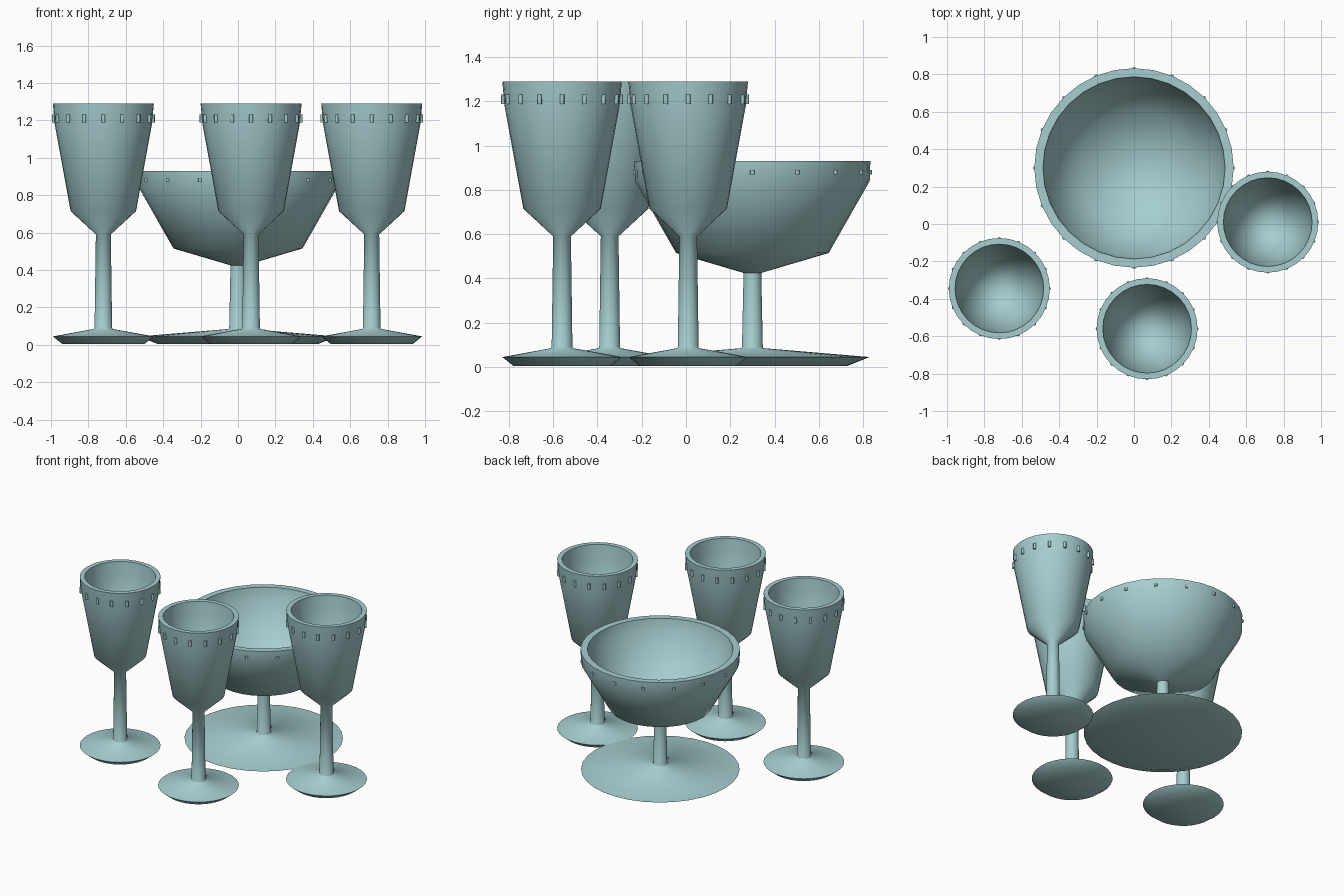
import bpy, bmesh, math
from mathutils import Matrix

if "Cube" in bpy.data.objects:
    bpy.data.objects.remove(bpy.data.objects["Cube"])

glaze = bpy.data.materials.new("pale_teal_glaze")
glaze.diffuse_color = (0.38, 0.61, 0.62, 1)
glaze.use_nodes = True
glaze.node_tree.nodes["Principled BSDF"].inputs["Base Color"].default_value = glaze.diffuse_color


def finish(name, bm, loc):
    bmesh.ops.recalc_face_normals(bm, faces=bm.faces)
    mesh = bpy.data.meshes.new(name)
    bm.to_mesh(mesh)
    bm.free()
    mesh.materials.append(glaze)
    ob = bpy.data.objects.new(name, mesh)
    ob.location = loc
    bpy.context.collection.objects.link(ob)
    bpy.ops.object.select_all(action='DESELECT')
    ob.select_set(True)
    bpy.context.view_layer.objects.active = ob
    bpy.ops.object.shade_smooth_by_angle(angle=math.radians(58))
    return ob


def lathe(name, profile, loc, sides):
    """Revolve (radius, height) points; zero radius makes a pole."""
    bm = bmesh.new()
    rings = []
    for r, z in profile:
        if r == 0:
            rings.append([bm.verts.new((0, 0, z))] * sides)
        else:
            rings.append([bm.verts.new((r * math.cos(2 * math.pi * i / sides),
                                        r * math.sin(2 * math.pi * i / sides), z))
                          for i in range(sides)])
    for a, b in zip(rings, rings[1:]):
        for i in range(sides):
            j = (i + 1) % sides
            bm.faces.new(list(dict.fromkeys((a[i], a[j], b[j], b[i]))))
    return finish(name, bm, loc)


def studs(name, loc, radius, z, size, height, count=16):
    """Ring of small upright pegs below the rim."""
    bm = bmesh.new()
    for i in range(count):
        a = 2 * math.pi * i / count
        m = Matrix.Translation((radius * math.cos(a), radius * math.sin(a), z))
        bmesh.ops.create_cone(bm, cap_ends=True, segments=8, radius1=size,
                              radius2=size, depth=height, matrix=m)
    return finish(name, bm, loc)


# foot, stem, cup outside, lip, cup inside
goblet = [(0, 0.005), (0.22, 0.005), (0.27, 0.045), (0.05, 0.085), (0.047, 0.09),
          (0.04, 0.59), (0.175, 0.715), (0.26, 1.18), (0.27, 1.29),
          (0.237, 1.29), (0.228, 1.19), (0.145, 0.735), (0, 0.65)]
bowl = [(0, 0.005), (0.43, 0.005), (0.53, 0.045), (0.05, 0.085), (0.047, 0.09),
        (0.04, 0.425), (0.345, 0.515), (0.53, 0.84), (0.533, 0.93),
        (0.487, 0.93), (0.475, 0.85), (0.31, 0.55), (0, 0.465)]

# three goblets
for n, (x, y) in enumerate([(-0.72, -0.345), (0.07, -0.56), (0.715, 0.01)], 1):
    lathe(f"goblet_{n}", goblet, (x, y, 0), 32)
    studs(f"goblet_studs_{n}", (x, y, 0), 0.265, 1.21, 0.01, 0.042)

# wide footed bowl
lathe("footed_bowl", bowl, (0, 0.3, 0), 32)
studs("bowl_studs", (0, 0.3, 0), 0.53, 0.88, 0.01, 0.02)
